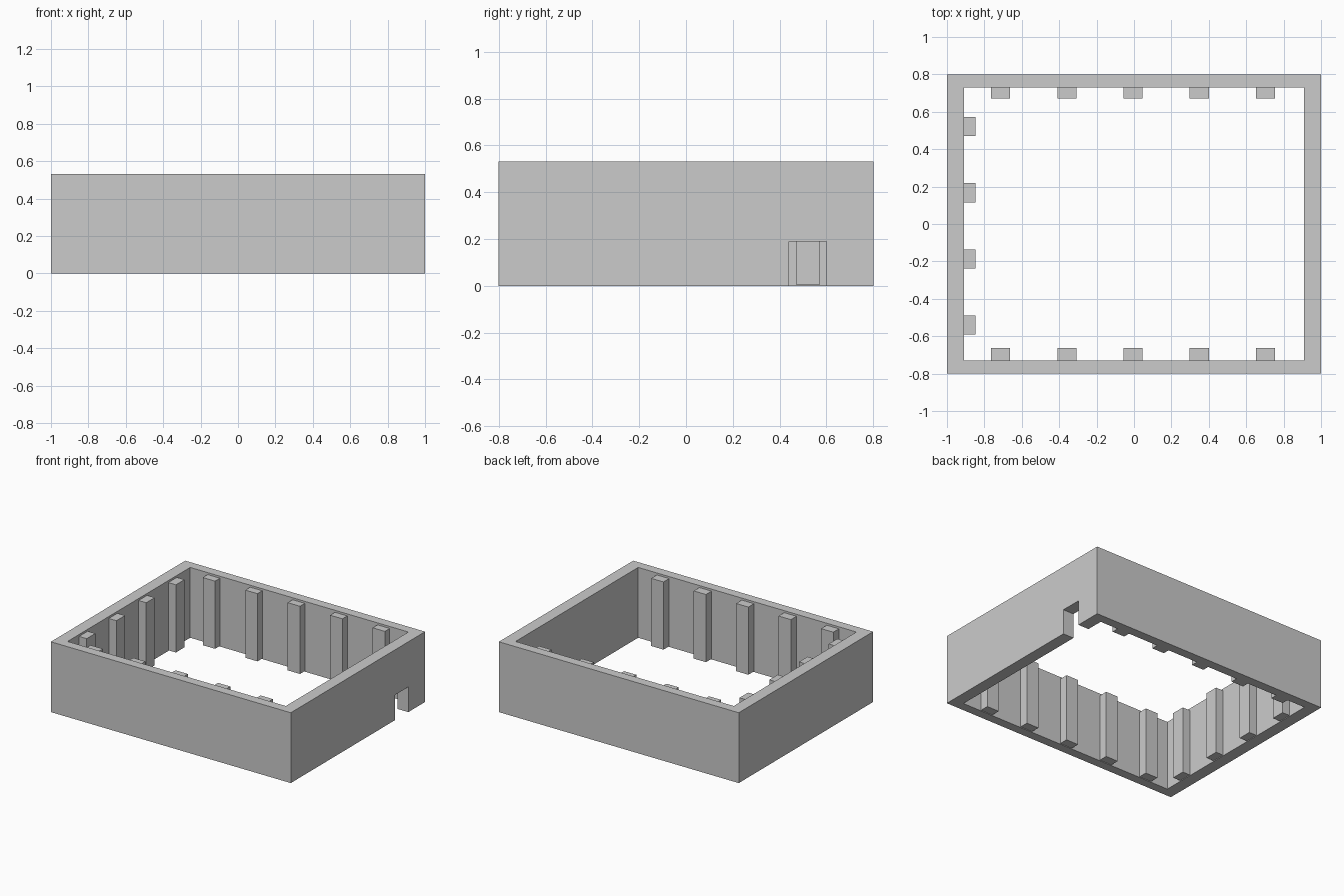
import bpy

if "Cube" in bpy.data.objects:
    bpy.data.objects.remove(bpy.data.objects["Cube"])

H = 0.53                      # wall height
IX, IY = 0.91, 0.73           # inner half extents


def box(name, x0, x1, y0, y1, z0, z1):
    bpy.ops.mesh.primitive_cube_add(
        size=1, location=((x0 + x1) / 2, (y0 + y1) / 2, (z0 + z1) / 2))
    ob = bpy.context.object
    ob.name = name
    ob.scale = (x1 - x0, y1 - y0, z1 - z0)
    bpy.ops.object.transform_apply(location=True, rotation=False, scale=True)
    return ob


def cut(target, cutter):
    cutter.hide_render = True
    mod = target.modifiers.new("cut", 'BOOLEAN')
    mod.operation = 'DIFFERENCE'
    mod.solver = 'EXACT'
    mod.object = cutter
    bpy.context.view_layer.objects.active = target
    bpy.ops.object.modifier_apply(modifier=mod.name)
    bpy.data.objects.remove(cutter)


# Four walls, open top and bottom, with a doorway in the right wall
walls = box("walls", -1, 1, -0.8, 0.8, 0, H)
cut(walls, box("interior_cutter", -IX, IX, -IY, IY, -0.2, H + 0.2))
cut(walls, box("doorway_cutter", 0.8, 1.2, 0.44, 0.60, -0.2, 0.19))

# Inner ribs, a little short of the wall top and bottom
Z0, Z1 = 0.005, 0.515
for i in range(5):
    x = -0.713 + i * 0.354
    box("back_rib", x - 0.051, x + 0.051, 0.672, IY + 0.01, Z0, Z1)
    box("front_rib", x - 0.051, x + 0.051, -IY - 0.01, -0.663, Z0, Z1)
for i in range(4):
    y = 0.521 - i * 0.354
    box("left_rib", -IX - 0.01, -0.847, y - 0.051, y + 0.051, Z0, Z1)
